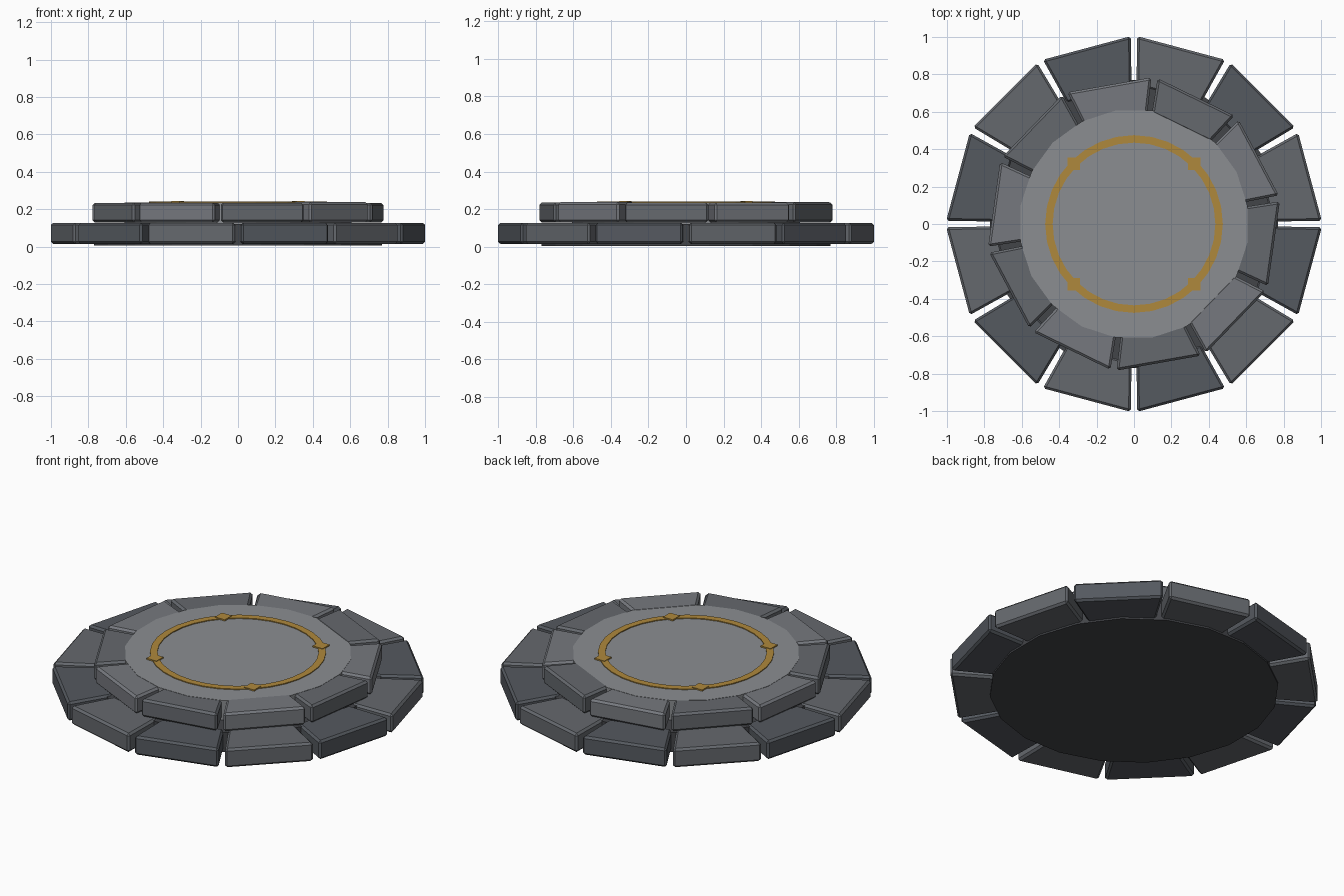
import bpy, bmesh
from math import radians, cos, sin, pi

if "Cube" in bpy.data.objects:
    bpy.data.objects.remove(bpy.data.objects["Cube"])


def material(name, rgb):
    m = bpy.data.materials.new(name)
    m.diffuse_color = (*rgb, 1)
    m.use_nodes = True
    m.node_tree.nodes["Principled BSDF"].inputs["Base Color"].default_value = m.diffuse_color
    return m


dark = material("dark_stone", (0.09, 0.10, 0.115))
mid = material("mid_stone", (0.13, 0.14, 0.155))
light = material("light_stone", (0.18, 0.19, 0.21))
pale = material("pale_stone", (0.26, 0.27, 0.285))
core_mat = material("core_stone", (0.055, 0.058, 0.065))
gold = material("gold", (0.43, 0.25, 0.045))


def prism(name, points, z0, z1, mat, bevel=0.0):
    """Extrude a flat outline from z0 up to z1."""
    bm = bmesh.new()
    face = bm.faces.new([bm.verts.new((x, y, z0)) for x, y in points])
    top = bmesh.ops.extrude_face_region(bm, geom=[face])["geom"]
    bmesh.ops.translate(bm, vec=(0, 0, z1 - z0),
                        verts=[g for g in top if isinstance(g, bmesh.types.BMVert)])
    bmesh.ops.recalc_face_normals(bm, faces=bm.faces)
    if bevel:
        bmesh.ops.bevel(bm, geom=bm.edges[:], offset=bevel, segments=1, affect='EDGES')
    me = bpy.data.meshes.new(name)
    bm.to_mesh(me)
    bm.free()
    me.materials.append(mat)
    ob = bpy.data.objects.new(name, me)
    bpy.context.collection.objects.link(ob)
    return ob


def polar(r, deg):
    return r * cos(radians(deg)), r * sin(radians(deg))


def polygon(r, n, start):
    return [polar(r, start + 360 * i / n) for i in range(n)]


def block_ring(name, n, start, r0, r1, gap, z0, z1, mats, raised=()):
    """Ring of bevelled wedge blocks with straight inner and outer sides."""
    step = 360 / n
    for i in range(n):
        a, b = start + i * step + gap, start + (i + 1) * step - gap
        outline = [polar(r0, a), polar(r1, a), polar(r1, b), polar(r0, b)]
        top = z1 + (0.003 if i in raised else 0)
        prism(f"{name}_{i + 1}", outline, z0, top, mats[i % len(mats)], 0.012)


# Central core and pale floor disc
prism("base_core", polygon(0.78, 20, 9), 0.005, 0.12, core_mat)
prism("floor_disc", polygon(0.615, 20, 9), 0.12, 0.236, pale)

# Two stepped tiers of stone blocks
block_ring("lower_block", 12, 0, 0.74, 1.004, 1.0, 0.015, 0.127, [mid, dark])
block_ring("upper_block", 10, 10, 0.60, 0.789, 1.2, 0.13, 0.2345, [light, mid], raised=(1, 8))

# Gold inlay ring
bm = bmesh.new()
n = 32
rows = []
for i in range(n):
    c, s = cos(2 * pi * i / n), sin(2 * pi * i / n)
    rows.append([bm.verts.new((r * c, r * s, z)) for r, z in
                 ((0.435, 0.23), (0.475, 0.23), (0.475, 0.241), (0.435, 0.241))])
for i in range(n):
    p, q = rows[i], rows[(i + 1) % n]
    for k in range(4):
        bm.faces.new((p[k], p[(k + 1) % 4], q[(k + 1) % 4], q[k]))
bmesh.ops.recalc_face_normals(bm, faces=bm.faces)
me = bpy.data.meshes.new("inlay_ring")
bm.to_mesh(me)
bm.free()
me.materials.append(gold)
bpy.context.collection.objects.link(bpy.data.objects.new("inlay_ring", me))

# Four gold diamond studs on the ring
for i in range(4):
    cx, cy = polar(0.455, 45 + 90 * i)
    prism(f"inlay_stud_{i + 1}", [(cx + x, cy + y) for x, y in polygon(0.046, 4, 45)],
          0.23, 0.244, gold)
